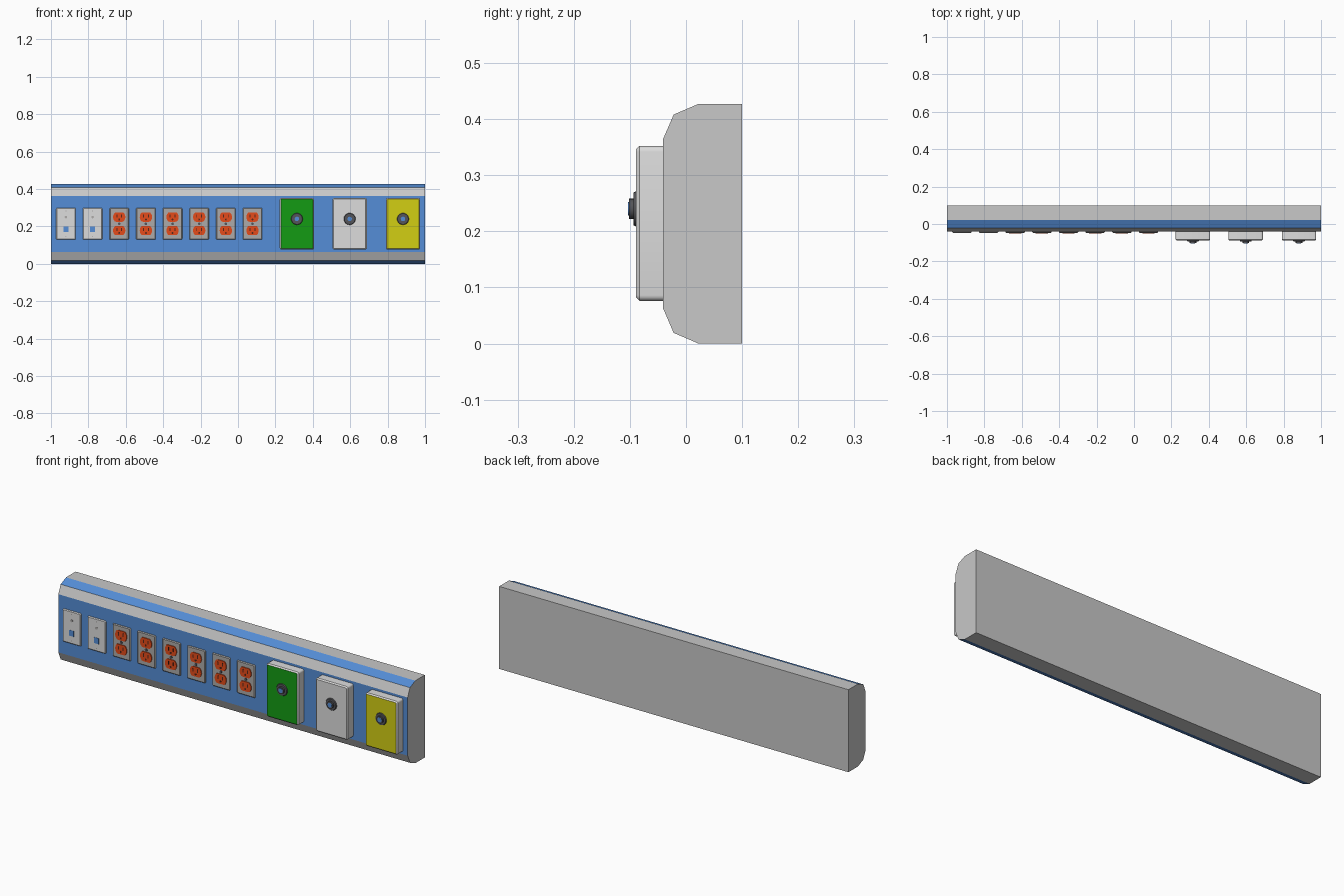
import bpy, bmesh, math
from mathutils import Matrix

default = bpy.data.objects.get("Cube")
if default:
    bpy.data.objects.remove(default, do_unlink=True)


def make_material(name, r, g, b):
    m = bpy.data.materials.new(name)
    m.use_nodes = True
    m.diffuse_color = (r, g, b, 1)
    node = next(n for n in m.node_tree.nodes if n.type == "BSDF_PRINCIPLED")
    node.inputs["Base Color"].default_value = (r, g, b, 1)
    node.inputs["Roughness"].default_value = 0.6
    return m


GREY = make_material("light grey", 0.58, 0.58, 0.58)
BLUE = make_material("blue", 0.09, 0.27, 0.68)
WHITE = make_material("white", 0.72, 0.72, 0.72)
STEEL = make_material("steel grey", 0.42, 0.41, 0.4)
GREEN = make_material("green", 0.007, 0.33, 0.007)
YELLOW = make_material("yellow", 0.65, 0.62, 0.007)
ORANGE = make_material("orange red", 0.78, 0.07, 0.01)
DARK = make_material("dark grey", 0.09, 0.09, 0.1)
BROWN = make_material("dark brown", 0.09, 0.02, 0.01)

WALL = -0.041  # front surface of the housing


def finish(bm, name, mats, smooth=False):
    bmesh.ops.recalc_face_normals(bm, faces=bm.faces)
    mesh = bpy.data.meshes.new(name)
    bm.to_mesh(mesh)
    bm.free()
    ob = bpy.data.objects.new(name, mesh)
    bpy.context.collection.objects.link(ob)
    for m in mats:
        mesh.materials.append(m)
    if smooth:
        bpy.ops.object.select_all(action="DESELECT")
        ob.select_set(True)
        bpy.context.view_layer.objects.active = ob
        bpy.ops.object.shade_smooth_by_angle(angle=math.radians(35))
    return ob


def block(name, x, z, w, h, back, front, mat, corner=0, chamfer=0, face_mat=None):
    """Plate with rounded corners and a chamfered front rim."""
    bm = bmesh.new()
    place = Matrix.Translation((x, (back + front) / 2, z))
    bmesh.ops.create_cube(bm, size=1, matrix=place @ Matrix.Diagonal((w, back - front, h, 1)))
    if corner:
        edges = [e for e in bm.edges if abs(e.verts[0].co.y - e.verts[1].co.y) > 1e-4]
        bmesh.ops.bevel(bm, geom=edges, offset=corner, segments=4, profile=0.5, affect="EDGES")
    if chamfer:
        edges = [e for e in bm.edges if all(v.co.y < front + 1e-4 for v in e.verts)]
        bmesh.ops.bevel(bm, geom=edges, offset=chamfer, segments=1, affect="EDGES")
    if face_mat:
        bm.normal_update()
        for f in bm.faces:
            f.material_index = int(f.normal.y < -0.95)
    return finish(bm, name, [mat] + ([face_mat] if face_mat else []), bool(corner))


def disc(name, x, z, radius, back, front, mat, flat=None, tip=None):
    """Round part facing forward, optionally cut flat above and below."""
    bm = bmesh.new()
    place = Matrix.Translation((x, (back + front) / 2, z)) @ Matrix.Rotation(math.pi / 2, 4, "X")
    bmesh.ops.create_cone(bm, cap_ends=True, segments=24, radius1=radius,
                          radius2=tip or radius, depth=back - front, matrix=place)
    if flat:
        for v in bm.verts:
            v.co.z = max(z - flat, min(z + flat, v.co.z))
    return finish(bm, name, [mat], True)


# Housing: one profile swept along x, with blue front and outer bevels
half = [(0.1, 0), (0.022, 0), (-0.022, 0.019), (WALL, 0.063)]
profile = half + [(y, 0.427 - z) for y, z in reversed(half)]
bm = bmesh.new()
ends = [[bm.verts.new((x, y, z)) for y, z in profile] for x in (-1, 1)]
for ring in ends:
    bm.faces.new(ring)
count = len(profile)
for i in range(count):
    j = (i + 1) % count
    face = bm.faces.new((ends[0][i], ends[0][j], ends[1][j], ends[1][i]))
    face.material_index = int(i in (1, 3, 5))
finish(bm, "housing", [GREY, BLUE])

# Eight small cover plates: two data plates, then six duplex outlets
for i in range(8):
    x = -0.92 + i * 0.1425
    data = i < 2
    block("data_plate" if data else "outlet_plate", x, 0.214, 0.104, 0.17, WALL, -0.047,
          WHITE if data else STEEL, corner=0.006, chamfer=0.004)
    if data:
        block("data_port", x, 0.185, 0.026, 0.03, -0.046, -0.048, BLUE)
        disc("data_jack", x, 0.25, 0.007, -0.046, -0.049, STEEL)
        for z in (0.145, 0.283):
            disc("plate_screw", x, z, 0.003, -0.046, -0.048, STEEL)
        continue
    disc("outlet_screw", x, 0.214, 0.007, -0.046, -0.05, DARK)
    for z in (0.25, 0.178):
        disc("receptacle", x, z, 0.033, -0.046, -0.051, ORANGE, flat=0.025)
        for side in (-1, 1):
            block("outlet_slot", x + side * 0.013, z + 0.006, 0.005, 0.017, -0.05, -0.052, BROWN)
        disc("ground_hole", x, z - 0.013, 0.005, -0.05, -0.052, BROWN)

# Three gas outlet boxes, each with a round socket
for label, x, colour in (("green", 0.315, GREEN), ("white", 0.597, WHITE), ("yellow", 0.882, YELLOW)):
    block(label + "_gas_box", x, 0.214, 0.184, 0.276, WALL, -0.089, WHITE,
          corner=0.01, chamfer=0.006, face_mat=colour)
    disc(label + "_socket_flange", x, 0.24, 0.032, -0.088, -0.094, DARK, tip=0.029)
    disc(label + "_socket_neck", x, 0.24, 0.018, -0.093, -0.102, DARK)
    disc(label + "_socket_centre", x, 0.24, 0.012, -0.101, -0.103, BLUE)
